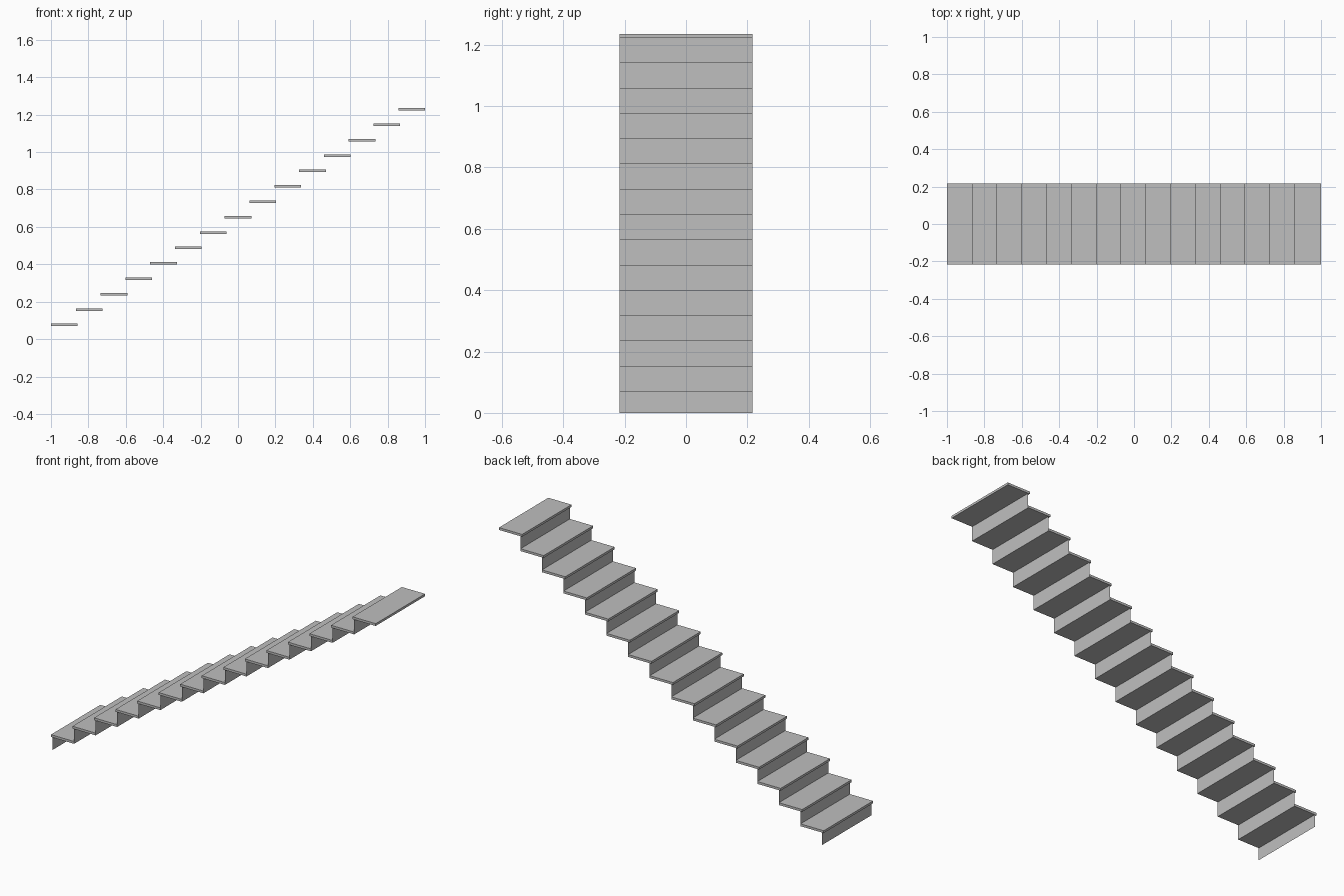
import bpy
import bmesh

if "Cube" in bpy.data.objects:
    bpy.data.objects.remove(bpy.data.objects["Cube"], do_unlink=True)

STEPS = 15
LENGTH, HEIGHT, HALF_WIDTH = 2.0, 1.235, 0.217
NOSING, THICK = 0.01, 0.013
RUN = (LENGTH - NOSING) / STEPS
RISE = HEIGHT / STEPS

grey = bpy.data.materials.new("grey")
grey.use_nodes = True
colour = (0.52, 0.52, 0.52, 1)
grey.diffuse_color = colour
grey.node_tree.nodes["Principled BSDF"].inputs["Base Color"].default_value = colour


def add_part(name, corners, faces):
    """Flat-shaded mesh from corner points."""
    bm = bmesh.new()
    verts = [bm.verts.new(c) for c in corners]
    for face in faces:
        bm.faces.new([verts[i] for i in face])
    mesh = bpy.data.meshes.new(name)
    bm.to_mesh(mesh)
    bm.free()
    mesh.materials.append(grey)
    obj = bpy.data.objects.new(name, mesh)
    bpy.context.collection.objects.link(obj)


def add_tread(name, x0, x1, z0, z1):
    w = HALF_WIDTH
    corners = [(x, y, z) for z in (z0, z1)
               for x, y in ((x0, -w), (x1, -w), (x1, w), (x0, w))]
    sides = [(i, (i + 1) % 4, (i + 1) % 4 + 4, i + 4) for i in range(4)]
    add_part(name, corners, [(3, 2, 1, 0), (4, 5, 6, 7)] + sides)


def add_riser(name, x, z0, z1):
    w = HALF_WIDTH
    add_part(name, [(x, w, z0), (x, -w, z0), (x, -w, z1), (x, w, z1)],
             [(0, 1, 2, 3)])


# Each tread overhangs its thin riser by the nosing
for step in range(STEPS):
    x = -LENGTH / 2 + step * RUN
    top = (step + 1) * RISE
    add_tread(f"tread_{step + 1}", x, x + RUN + NOSING, top - THICK, top)
    add_riser(f"riser_{step + 1}", x + NOSING, step * RISE, top - THICK)
